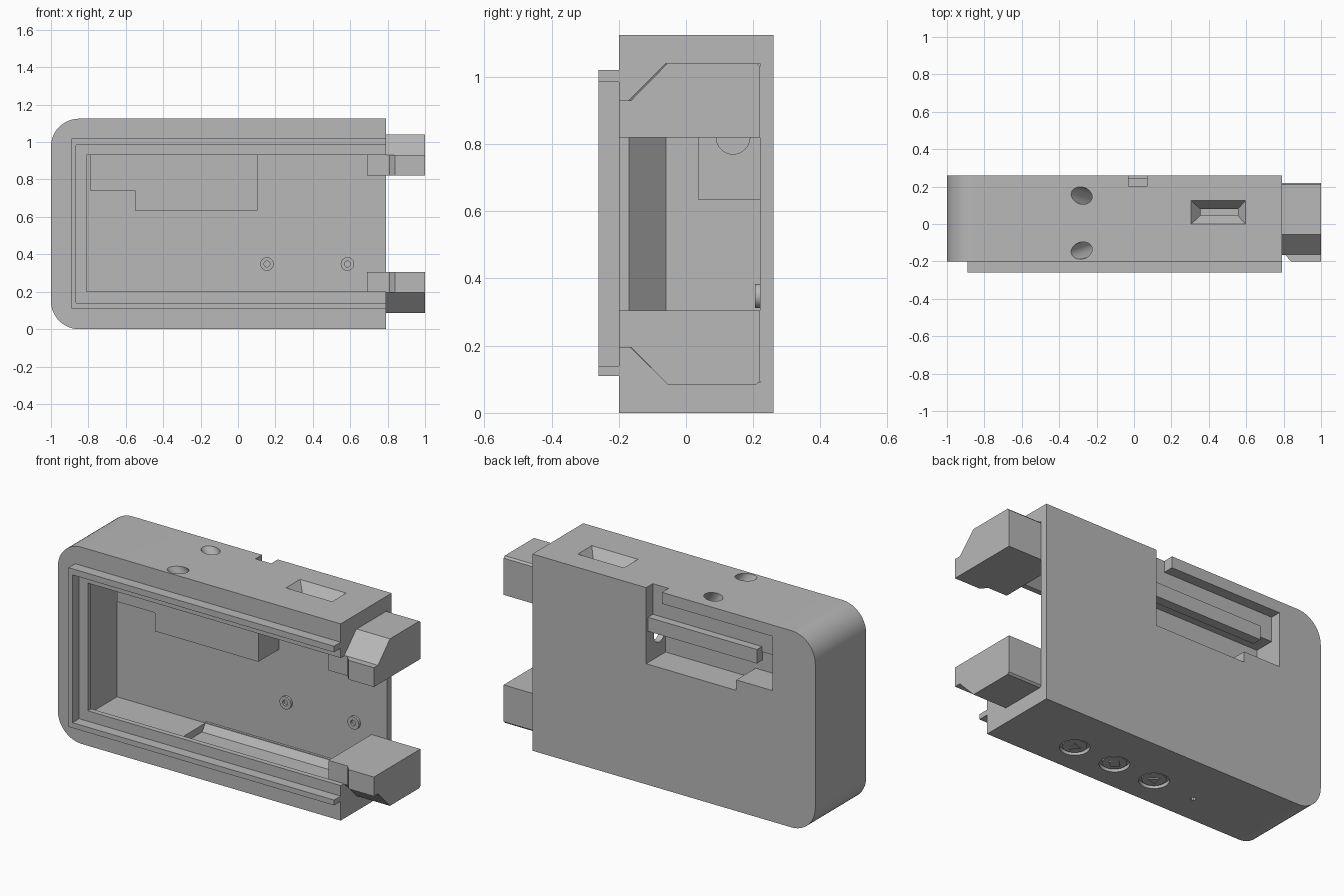
import bpy, bmesh, math
from mathutils import Vector

if "Cube" in bpy.data.objects:
    bpy.data.objects.remove(bpy.data.objects["Cube"], do_unlink=True)

grey = bpy.data.materials.new("plain_grey")
grey.use_nodes = True
grey.diffuse_color = (0.48, 0.48, 0.48, 1)
grey.node_tree.nodes["Principled BSDF"].inputs["Base Color"].default_value = (0.48, 0.48, 0.48, 1)

MID = 0.5625  # mirror height of the case


def loft(name, rings):
    """Solid skin through equal-length rings of points, capped at both ends."""
    bm = bmesh.new()
    loops = [[bm.verts.new(p) for p in ring] for ring in rings]
    n = len(loops[0])
    for a, b in zip(loops, loops[1:]):
        for i in range(n):
            j = (i + 1) % n
            bm.faces.new((a[i], a[j], b[j], b[i]))
    bm.faces.new(loops[0])
    bm.faces.new(loops[-1])
    bmesh.ops.recalc_face_normals(bm, faces=bm.faces)
    mesh = bpy.data.meshes.new(name)
    bm.to_mesh(mesh)
    bm.free()
    mesh.materials.append(grey)
    ob = bpy.data.objects.new(name, mesh)
    bpy.context.collection.objects.link(ob)
    return ob


def rect_y(y, x0, x1, z0, z1):
    return [(x0, y, z0), (x1, y, z0), (x1, y, z1), (x0, y, z1)]


def rect_z(z, x0, x1, y0, y1):
    return [(x0, y0, z), (x1, y0, z), (x1, y1, z), (x0, y1, z)]


def box(name, x0, x1, y0, y1, z0, z1):
    return loft(name, [rect_y(y, x0, x1, z0, z1) for y in (y0, y1)])


def rod(name, start, end, r, sides=32, turn=0):
    start, end = Vector(start), Vector(end)
    axis = (end - start).normalized()
    u = axis.orthogonal().normalized()
    v = axis.cross(u)
    angles = [turn + math.tau * i / sides for i in range(sides)]
    return loft(name, [[c + r * (u * math.cos(a) + v * math.sin(a)) for a in angles]
                       for c in (start, end)])


def boolean(target, tool, operation="DIFFERENCE"):
    """Apply a boolean and discard the tool."""
    mod = target.modifiers.new("bool", "BOOLEAN")
    mod.operation = operation
    mod.solver = "EXACT"
    mod.object = tool
    bpy.context.view_layer.objects.active = target
    bpy.ops.object.modifier_apply(modifier=mod.name)
    bpy.data.objects.remove(tool, do_unlink=True)


# Case shell: rounded at the closed end, square at the open end
R = 0.15
outline = [(0.79, 0), (0.79, 2 * MID)]
for cz, start in ((2 * MID - R, math.pi / 2), (R, math.pi)):
    for i in range(13):
        a = start + i * math.pi / 24
        outline.append((-1 + R + R * math.cos(a), cz + R * math.sin(a)))
case = loft("case", [[(x, y, z) for x, z in outline] for y in (-0.2, 0.26)])

# Undercut cavity, open to the front and to one end
boolean(case, loft("cavity", [
    rect_y(-0.3, -0.81, 1.2, 0.2, 0.93), rect_y(-0.17, -0.81, 1.2, 0.2, 0.93),
    rect_y(-0.06, -0.92, 1.2, 0.09, 1.04), rect_y(0.22, -0.92, 1.2, 0.09, 1.04)]))

# Thinned wall behind the buttons
boolean(case, loft("thinning", [
    rect_z(0.05, -0.36, 0.6, -0.09, 0.19), rect_z(0.1, -0.36, 0.6, -0.09, 0.225)]))

# Housing for the rear pocket, stepped at its lower edge
boolean(case, box("housing", -0.55, 0.105, 0.035, 0.23, 0.635, 1.06), "UNION")
boolean(case, box("housing_step", -0.79, -0.5, 0.035, 0.23, 0.74, 1.06), "UNION")

# Rear pocket: shallow recess, two deep parts and the notch to the top
boolean(case, box("recess", -0.73, 0.07, 0.2, 0.3, 0.75, 1.06))
boolean(case, box("deep_part", -0.5, 0.07, 0.085, 0.31, 0.69, 0.92))
boolean(case, box("deep_step", -0.73, -0.45, 0.085, 0.32, 0.75, 0.92))
boolean(case, box("notch", -0.03, 0.07, 0.2, 0.33, 1.0, 1.2))
boolean(case, rod("cable_hole", (0.0, 0.14, 0.82), (0.2, 0.14, 0.82), 0.05))

# Funnel-shaped socket opening in the top
boolean(case, loft("socket", [
    rect_z(1.13, 0.3, 0.6, -0.005, 0.13), rect_z(1.065, 0.355, 0.555, 0.045, 0.08),
    rect_z(1.0, 0.355, 0.555, 0.045, 0.08)]))

# Slanted cord holes in the top
for side in (-1, 1):
    mouth = Vector((-0.28, 0.005 + side * 0.147, 2 * MID))
    lean = Vector((0.58, -side * 0.2, -0.78))
    boolean(case, rod("cord_hole", mouth - lean * 0.1, mouth + lean * 0.17, 0.045))

# Buttons underneath, each with a small engraved-style symbol plate
BY = -0.023
for x, sides, turn in ((0.367, 3, 0), (0.108, 4, math.pi / 4), (-0.15, 3, math.pi)):
    boolean(case, rod("well", (x, BY, -0.1), (x, BY, 0.02), 0.077))
    rod("button", (x, BY, 0.007), (x, BY, 0.025), 0.062)
    rod("button_symbol", (x, BY, 0.001), (x, BY, 0.009), 0.035, sides, turn)
boolean(case, rod("light_hole", (-0.415, -0.035, -0.1), (-0.415, -0.035, 0.2), 0.014, 8))

# Retaining bar across the rear pocket
box("pocket_bar", -0.62, 0.07, 0.19, 0.245, 0.87, 0.95)

# Three-sided sealing lip on the front rim
lip = [(0.79, 0.11), (-0.89, 0.11), (-0.89, 1.02), (0.79, 1.02),
       (0.79, 0.985), (-0.865, 0.985), (-0.865, 0.14), (0.79, 0.14)]
loft("sealing_lip", [[(x, y, z) for x, z in lip] for y in (-0.26, -0.2)])

# Screw posts on the cavity floor
for x in (0.155, 0.585):
    post = rod("screw_post", (x, 0.205, 0.348), (x, 0.225, 0.348), 0.036)
    boolean(post, rod("bore", (x, 0.1, 0.348), (x, 0.218, 0.348), 0.016, 24))


# Clip arms at the open end, mirrored about mid height
def arm_section(x, front, flip):
    pts = [(front, 0.82), (0.22, 0.82), (0.22, 1.03), (0.21, 1.04),
           (-0.055, 1.04), (-0.163, 0.93), (front, 0.93)]
    return [(x, y, 2 * MID - z if flip else z) for y, z in pts]


for name, flip in (("upper_arm", False), ("lower_arm", True)):
    loft(name, [arm_section(x, f, flip) for x, f in
                ((0.69, -0.167), (0.81, -0.167), (0.84, -0.2), (1.0, -0.2))])

# Smooth the round parts, keep the edges crisp
for ob in bpy.context.collection.objects:
    if ob.type == "MESH" and grey.name in ob.data.materials:
        bpy.ops.object.select_all(action="DESELECT")
        ob.select_set(True)
        bpy.context.view_layer.objects.active = ob
        bpy.ops.object.shade_smooth_by_angle(angle=math.radians(30))
